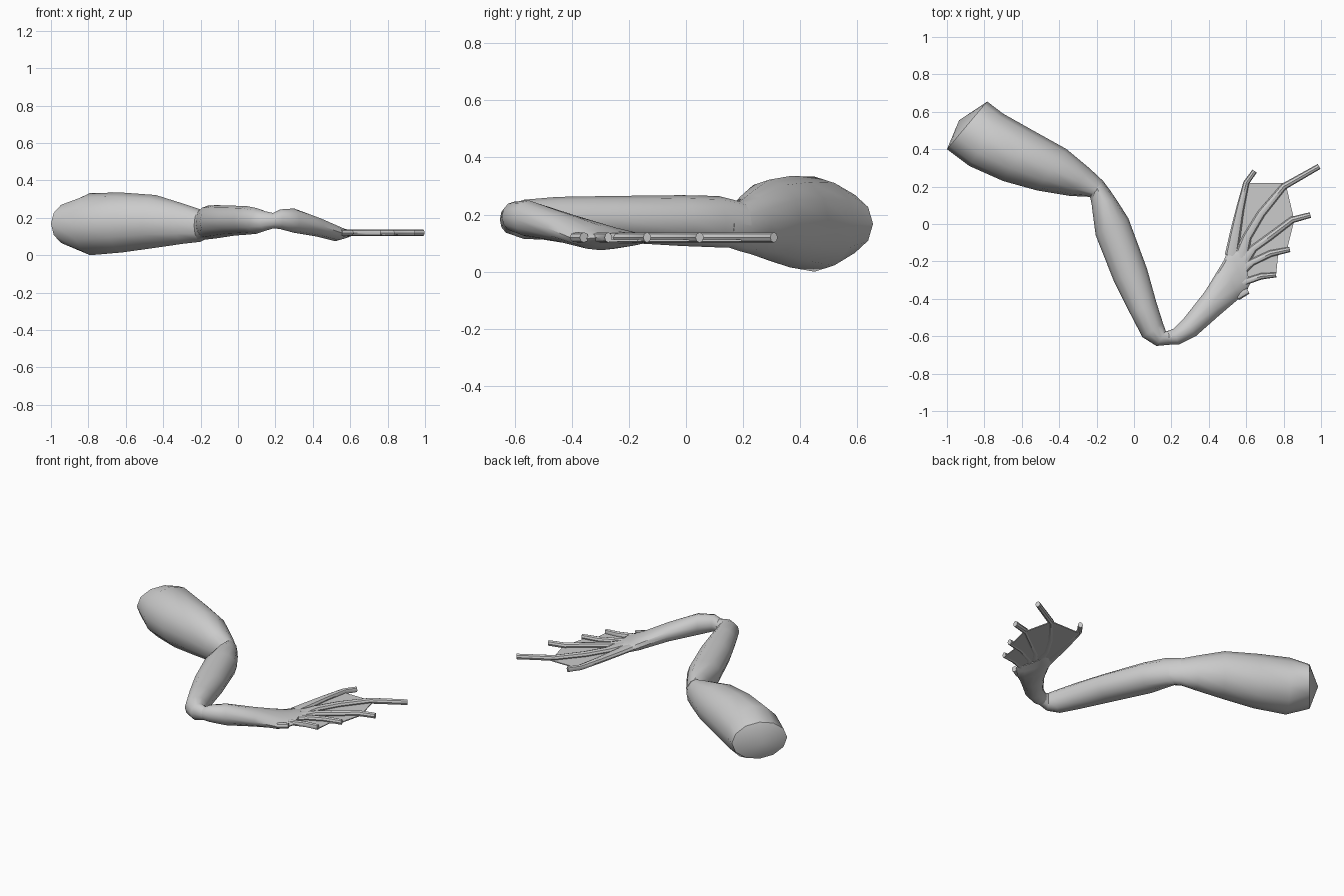
import bpy, bmesh, math
from mathutils import Vector

if "Cube" in bpy.data.objects:
    bpy.data.objects.remove(bpy.data.objects["Cube"])

grey = bpy.data.materials.new("skin grey")
grey.use_nodes = True
grey.diffuse_color = (0.6, 0.6, 0.6, 1)
grey.node_tree.nodes["Principled BSDF"].inputs["Base Color"].default_value = (0.6, 0.6, 0.6, 1)


def finish(name, bm, angle):
    bmesh.ops.recalc_face_normals(bm, faces=bm.faces)
    mesh = bpy.data.meshes.new(name)
    bm.to_mesh(mesh)
    bm.free()
    mesh.materials.append(grey)
    ob = bpy.data.objects.new(name, mesh)
    bpy.context.collection.objects.link(ob)
    bpy.ops.object.select_all(action='DESELECT')
    ob.select_set(True)
    bpy.context.view_layer.objects.active = ob
    bpy.ops.object.shade_smooth_by_angle(angle=math.radians(angle))
    return ob


def loft(name, rings, sides, angle=40, pole=None):
    """Skin elliptical rings, each given by two side points and a height range."""
    bm = bmesh.new()
    loops = []
    for ax, ay, bx, by, z0, z1 in rings:
        mid = Vector(((ax + bx) / 2, (ay + by) / 2, (z0 + z1) / 2))
        half = Vector(((bx - ax) / 2, (by - ay) / 2, 0))
        up = Vector((0, 0, (z1 - z0) / 2))
        loops.append([bm.verts.new(mid + half * math.cos(t) + up * math.sin(t))
                      for t in (2 * math.pi * i / sides for i in range(sides))])
    for lo, hi in zip(loops, loops[1:]):
        for i in range(sides):
            j = (i + 1) % sides
            bm.faces.new((lo[i], lo[j], hi[j], hi[i]))
    if pole:
        tip = bm.verts.new(pole)
        for i in range(sides):
            bm.faces.new((loops[0][i], loops[0][(i + 1) % sides], tip))
    else:
        bm.faces.new(loops[0])
    bm.faces.new(loops[-1])
    return finish(name, bm, angle)


# Thigh, from the blunt hip end to the pinched knee
loft("thigh", [
    (-1.00, 0.40, -0.785, 0.655, 0.05, 0.285),
    (-0.88, 0.31, -0.70, 0.59, 0.00, 0.333),
    (-0.70, 0.23, -0.54, 0.50, 0.015, 0.335),
    (-0.52, 0.18, -0.36, 0.40, 0.04, 0.322),
    (-0.34, 0.15, -0.24, 0.30, 0.062, 0.275),
    (-0.235, 0.145, -0.165, 0.23, 0.072, 0.245),
    (-0.225, 0.10, -0.12, 0.17, 0.09, 0.24),
], 12, 40, (-0.935, 0.555, 0.17))

# Shank, from the knee to the pinched ankle bend
loft("shank", [
    (-0.23, 0.155, -0.165, 0.23, 0.085, 0.245),
    (-0.225, 0.09, -0.10, 0.14, 0.085, 0.265),
    (-0.205, -0.06, -0.03, 0.03, 0.09, 0.268),
    (-0.11, -0.30, 0.07, -0.24, 0.105, 0.265),
    (-0.02, -0.48, 0.12, -0.42, 0.11, 0.262),
    (0.045, -0.605, 0.155, -0.53, 0.115, 0.252),
    (0.12, -0.652, 0.17, -0.572, 0.13, 0.235),
    (0.195, -0.645, 0.19, -0.57, 0.145, 0.225),
], 12)

# Foot, flattening from the ankle into the palm
loft("foot", [
    (0.185, -0.645, 0.185, -0.57, 0.145, 0.225),
    (0.24, -0.645, 0.21, -0.56, 0.14, 0.245),
    (0.33, -0.60, 0.27, -0.50, 0.12, 0.25),
    (0.46, -0.485, 0.38, -0.36, 0.10, 0.205),
    (0.56, -0.40, 0.48, -0.195, 0.075, 0.16),
    (0.60, -0.365, 0.51, -0.12, 0.088, 0.142),
    (0.62, -0.32, 0.57, -0.09, 0.10, 0.137),
], 12)

# Toes: centre points with half widths
toes = {
    "inner_toe": [(0.52, -0.17, .035), (0.54, -0.06, .03), (0.567, 0.08, .022),
                  (0.60, 0.22, .016), (0.645, 0.283, .014)],
    "long_toe": [(0.57, -0.18, .04), (0.605, -0.07, .024), (0.68, 0.055, .022),
                 (0.80, 0.20, .018), (0.99, 0.308, .015)],
    "third_toe": [(0.57, -0.22, .035), (0.64, -0.13, .02), (0.73, -0.065, .02),
                  (0.845, 0.022, .018), (0.943, 0.048, .015)],
    "fourth_toe": [(0.56, -0.26, .03), (0.63, -0.205, .019), (0.73, -0.158, .018),
                   (0.833, -0.136, .014)],
    "outer_toe": [(0.55, -0.325, .025), (0.61, -0.303, .018), (0.68, -0.28, .017),
                  (0.76, -0.272, .013)],
    "heel_spur": [(0.55, -0.385, .025), (0.61, -0.357, .017)],
}
for name, path in toes.items():
    rings = []
    for i, (x, y, w) in enumerate(path):
        p, q = path[max(i - 1, 0)], path[min(i + 1, len(path) - 1)]
        d = Vector((q[0] - p[0], q[1] - p[1])).normalized() * w
        rings.append((x + d.y, y - d.x, x - d.y, y + d.x, 0.102, 0.138))
    loft(name, rings, 8)

# Thin web spread between the toes
bm = bmesh.new()
outline = [(0.50, -0.20), (0.55, 0.00), (0.605, 0.22), (0.81, 0.22), (0.857, 0.02),
           (0.82, -0.13), (0.77, -0.17), (0.76, -0.27), (0.60, -0.31)]
face = bm.faces.new([bm.verts.new((x, y, 0.106)) for x, y in outline])
out = bmesh.ops.extrude_face_region(bm, geom=[face])
bmesh.ops.translate(bm, vec=(0, 0, 0.006),
                    verts=[v for v in out["geom"] if isinstance(v, bmesh.types.BMVert)])
finish("web", bm, 30)
